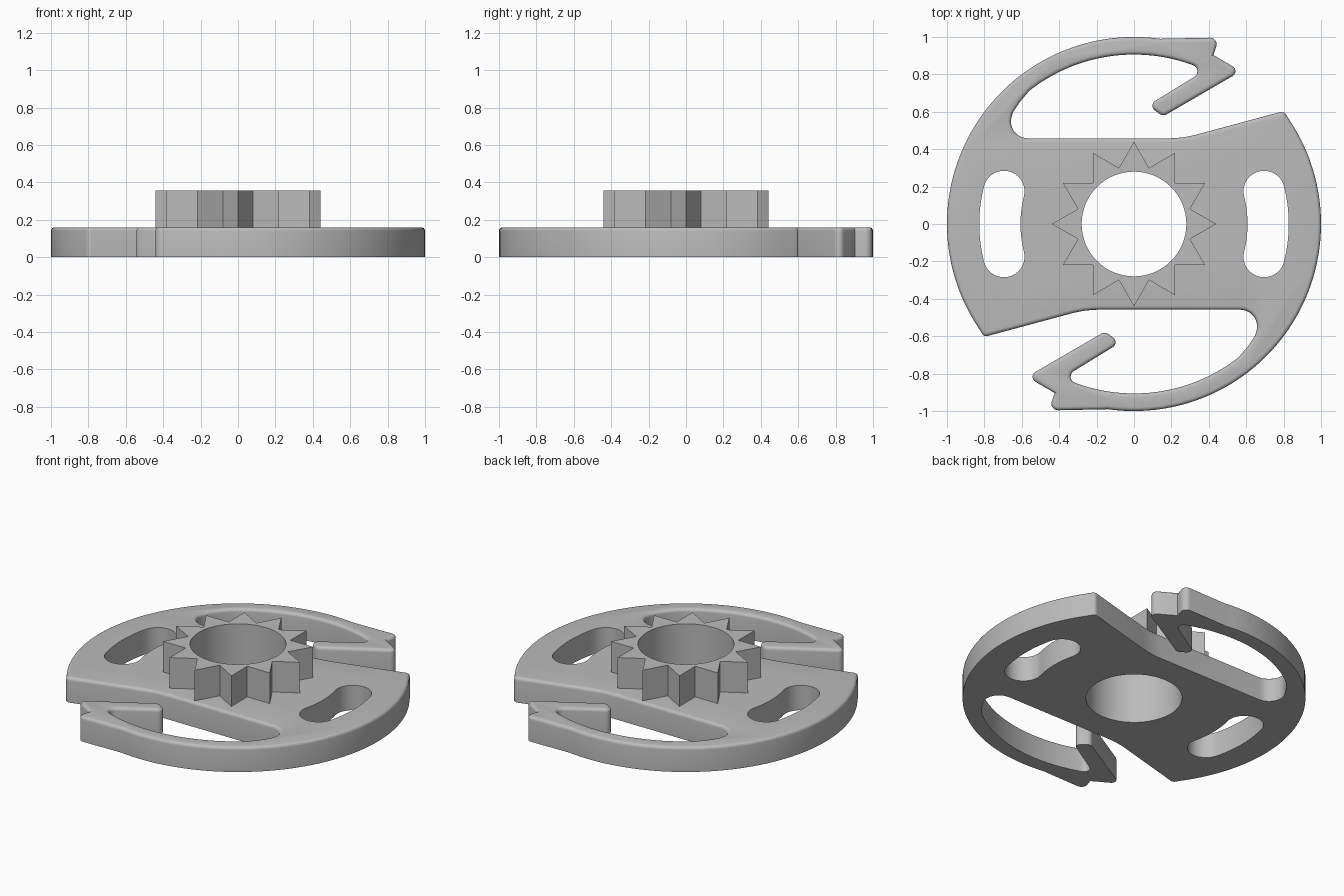
import bpy, bmesh
from math import cos, sin, pi, radians, tan
from mathutils import Vector

if "Cube" in bpy.data.objects:
    bpy.data.objects.remove(bpy.data.objects["Cube"])

PLATE_TOP, GEAR_TOP, EDGE = 0.16, 0.357, 0.02

grey = bpy.data.materials.new("light grey")
grey.use_nodes = True
grey.diffuse_color = (0.5, 0.5, 0.5, 1)
grey.node_tree.nodes["Principled BSDF"].inputs["Base Color"].default_value = (0.5, 0.5, 0.5, 1)


def arc(radius, start, end, steps, cx=0, cy=0):
    """Points of an arc, angles in degrees."""
    angles = [radians(start + (end - start) * i / steps) for i in range(steps + 1)]
    return [(cx + radius * cos(a), cy + radius * sin(a), 0) for a in angles]


def fillet(points, steps=6):
    """Round each (x, y, radius) corner of a closed outline."""
    out = []
    for i, (x, y, r) in enumerate(points):
        p = Vector((x, y))
        if r == 0:
            out.append(p)
            continue
        a = (Vector(points[i - 1][:2]) - p).normalized()
        b = (Vector(points[(i + 1) % len(points)][:2]) - p).normalized()
        half = a.angle(b) / 2
        centre = p + (a + b).normalized() * (r / sin(half))
        start = p + a * (r / tan(half)) - centre
        end = p + b * (r / tan(half)) - centre
        for k in range(steps + 1):
            out.append(centre + start.normalized().slerp(end.normalized(), k / steps) * r)
    return out


def prism(name, outline, z0, z1, bevel=0):
    """Extrude an outline, optionally rounding its top rim."""
    bm = bmesh.new()
    base = bm.faces.new([bm.verts.new((p[0], p[1], z0)) for p in outline])
    made = bmesh.ops.extrude_face_region(bm, geom=[base], use_keep_orig=True)["geom"]
    for v in made:
        if isinstance(v, bmesh.types.BMVert):
            v.co.z = z1
    bmesh.ops.recalc_face_normals(bm, faces=bm.faces)
    if bevel:
        rim = [e for e in bm.edges if all(v.co.z > z1 - 1e-5 for v in e.verts)]
        bmesh.ops.bevel(bm, geom=rim, offset=bevel, segments=4, profile=0.5,
                        affect='EDGES', clamp_overlap=False)
    mesh = bpy.data.meshes.new(name)
    bm.to_mesh(mesh)
    bm.free()
    mesh.materials.append(grey)
    obj = bpy.data.objects.new(name, mesh)
    bpy.context.collection.objects.link(obj)
    return obj


def cut(obj, cutter):
    mod = obj.modifiers.new("cut", 'BOOLEAN')
    mod.object, mod.operation, mod.solver = cutter, 'DIFFERENCE', 'EXACT'
    bpy.context.view_layer.objects.active = obj
    bpy.ops.object.modifier_apply(modifier=mod.name)


# Half of the plate outline: outer rim, hook, inner rim and straight side
half = arc(1, 214.5, 82, 54)
half += [(0.455, 0.997, 0.035), (0.425, 0.903, 0), (0.572, 0.817, 0.03),
         (0.155, 0.575, 0.035), (0.075, 0.635, 0.03), (0.385, 0.825, 0.035)]
half += arc(0.906, 71, 128, 26)
half += [(-0.61, 0.653, 0), (-0.645, 0.6, 0), (-0.70, 0.458, 0.09),
         (0.26, 0.458, 0.6), (0.802, 0.604, 0.025)]
outline = fillet(half + [(-x, -y, r) for x, y, r in half])
plate = prism("locking_plate", outline, 0, PLATE_TOP, EDGE)

# Star-shaped gear
star = []
for i in range(24):
    r = 0.31 if i % 2 else 0.44
    star.append((r * cos(i * pi / 12), r * sin(i * pi / 12)))
gear = prism("star_gear", star, PLATE_TOP - 0.01, GEAR_TOP)

# Central bore and the two curved slots
bore = prism("bore_cutter", arc(0.28, 0, 354.375, 63), -0.5, 1)
cut(plate, bore)
cut(gear, bore)
cutters = [bore]
mid, width, sweep = 0.717, 0.11, 14.1
for side in (0, 180):
    cx, cy = mid * cos(radians(sweep)), mid * sin(radians(sweep))
    slot = arc(mid + width, -sweep, sweep, 14)
    slot += arc(width, sweep, sweep + 180, 18, cx, cy)[1:]
    slot += arc(mid - width, sweep, -sweep, 14)[1:]
    slot += arc(width, 180 - sweep, 360 - sweep, 18, cx, -cy)[1:-1]
    sign = -1 if side else 1
    cutter = prism("slot_cutter", [(sign * x, sign * y) for x, y, _ in slot], -0.5, 1)
    cut(plate, cutter)
    cutters.append(cutter)
for c in cutters:
    bpy.data.objects.remove(c)

# Smooth the curved walls, keep the corners sharp
for obj in (plate, gear):
    bpy.ops.object.select_all(action='DESELECT')
    obj.select_set(True)
    bpy.context.view_layer.objects.active = obj
    bpy.ops.object.shade_smooth_by_angle(angle=radians(30))
